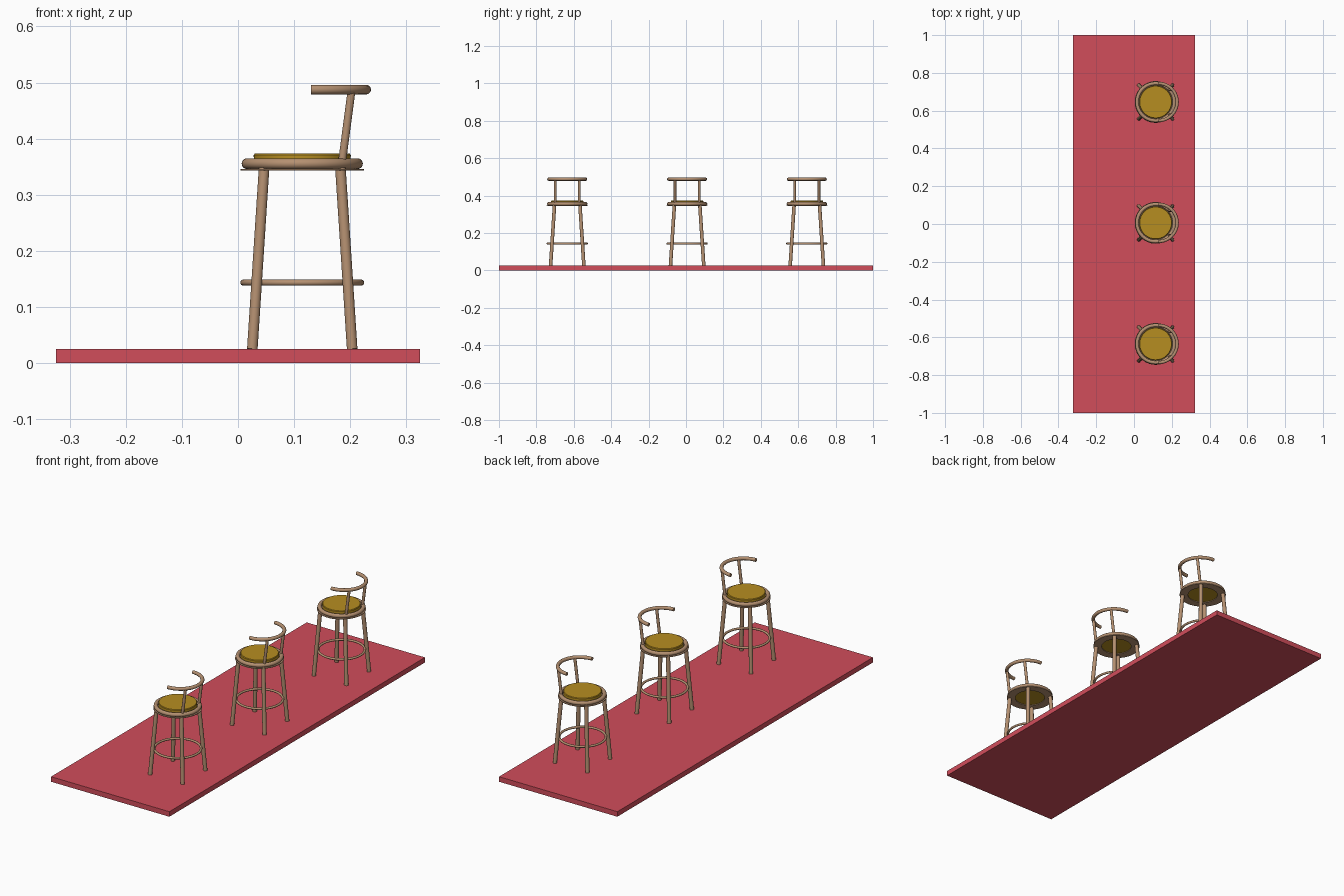
import bpy, bmesh, math
from mathutils import Vector

if "Cube" in bpy.data.objects:
    bpy.data.objects.remove(bpy.data.objects["Cube"])


def material(name, rgb):
    m = bpy.data.materials.new(name)
    m.diffuse_color = (*rgb, 1)
    m.use_nodes = True
    m.node_tree.nodes["Principled BSDF"].inputs["Base Color"].default_value = m.diffuse_color
    return m


RED = material("red floor", (0.64, 0.075, 0.105))
WOOD = material("tan wood", (0.46, 0.28, 0.165))
YELLOW = material("mustard cushion", (0.47, 0.27, 0.015))


def finish(name, mat, smooth=True):
    ob = bpy.context.object
    ob.name = name
    ob.data.materials.append(mat)
    if smooth:
        bpy.ops.object.shade_smooth_by_angle(angle=math.radians(40))
    return ob


def rod(name, a, b, r, mat):
    a, b = Vector(a), Vector(b)
    d = b - a
    bpy.ops.mesh.primitive_cylinder_add(
        vertices=20, radius=r, depth=d.length, location=(a + b) / 2,
        rotation=d.to_track_quat('Z', 'Y').to_euler())
    return finish(name, mat)


def ring(name, loc, major, minor, mat):
    bpy.ops.mesh.primitive_torus_add(location=loc, major_radius=major, minor_radius=minor,
                                     major_segments=56, minor_segments=16)
    return finish(name, mat)


def lathe(name, loc, profile, mat, closed=False):
    """Spin an (r, z) profile about the vertical axis."""
    bm = bmesh.new()
    vs = [bm.verts.new((r, 0, z)) for r, z in profile]
    es = [bm.edges.new(p) for p in zip(vs, vs[1:])]
    if closed:
        es.append(bm.edges.new((vs[-1], vs[0])))
    bmesh.ops.spin(bm, geom=vs + es, cent=(0, 0, 0), axis=(0, 0, 1),
                   angle=math.tau, steps=56)
    bmesh.ops.remove_doubles(bm, verts=bm.verts, dist=1e-5)
    bmesh.ops.recalc_face_normals(bm, faces=bm.faces)
    me = bpy.data.meshes.new(name)
    bm.to_mesh(me)
    bm.free()
    ob = bpy.data.objects.new(name, me)
    bpy.context.collection.objects.link(ob)
    bpy.ops.object.select_all(action='DESELECT')
    ob.select_set(True)
    bpy.context.view_layer.objects.active = ob
    ob.location = loc
    return finish(name, mat)


def half_ring(name, loc, major, minor, mat):
    """Half torus bulging to +x with flat end caps."""
    bm = bmesh.new()
    prev = None
    n = 16
    for i in range(33):
        t = -math.pi / 2 + math.pi * i / 32
        loop = []
        for k in range(n):
            p = math.tau * k / n
            r = major + minor * math.cos(p)
            loop.append(bm.verts.new((r * math.cos(t), r * math.sin(t), minor * math.sin(p))))
        if prev:
            for k in range(n):
                j = (k + 1) % n
                bm.faces.new((prev[k], prev[j], loop[j], loop[k]))
        else:
            bm.faces.new(loop)
        prev = loop
    bm.faces.new(prev)
    bmesh.ops.recalc_face_normals(bm, faces=bm.faces)
    me = bpy.data.meshes.new(name)
    bm.to_mesh(me)
    bm.free()
    ob = bpy.data.objects.new(name, me)
    bpy.context.collection.objects.link(ob)
    bpy.ops.object.select_all(action='DESELECT')
    ob.select_set(True)
    bpy.context.view_layer.objects.active = ob
    ob.location = loc
    return finish(name, mat)


# Floor slab
bpy.ops.mesh.primitive_cube_add(size=1, location=(0, 0, 0.0125))
bpy.context.object.scale = (0.648, 2, 0.025)
finish("floor_slab", RED, smooth=False)

CX = 0.1145


def stool(n, cy):
    # Splayed legs on the diagonals
    for sx in (-1, 1):
        for sy in (-1, 1):
            rod(f"leg_{n}", (CX + sx * 0.089, cy + sy * 0.089, 0.025),
                (CX + sx * 0.068, cy + sy * 0.068, 0.348), 0.0095, WOOD)
    # Foot ring, seat rim and thin plate beneath the rim
    ring(f"foot_ring_{n}", (CX, cy, 0.1435), 0.105, 0.0055, WOOD)
    ring(f"seat_rim_{n}", (CX, cy, 0.3555), 0.0985, 0.0095, WOOD)
    lathe(f"seat_plate_{n}", (CX, cy, 0),
          [(0.07, 0.343), (0.110, 0.343), (0.110, 0.346), (0.07, 0.346)], WOOD, True)
    # Cushion
    lathe(f"cushion_{n}", (CX, cy, 0),
          [(0, 0.348), (0.086, 0.348), (0.0865, 0.371), (0.084, 0.374), (0, 0.374)], YELLOW)
    # Back posts and curved back rail
    for s in (-1, 1):
        rod(f"back_post_{n}", (0.185, cy + s * 0.065, 0.355),
            (0.2025, cy + s * 0.065, 0.487), 0.007, WOOD)
    half_ring(f"back_rail_{n}", (0.13, cy, 0.4875), 0.0985, 0.0085, WOOD)


for i, y in enumerate((-0.635, 0.006, 0.646)):
    stool(i + 1, y)
